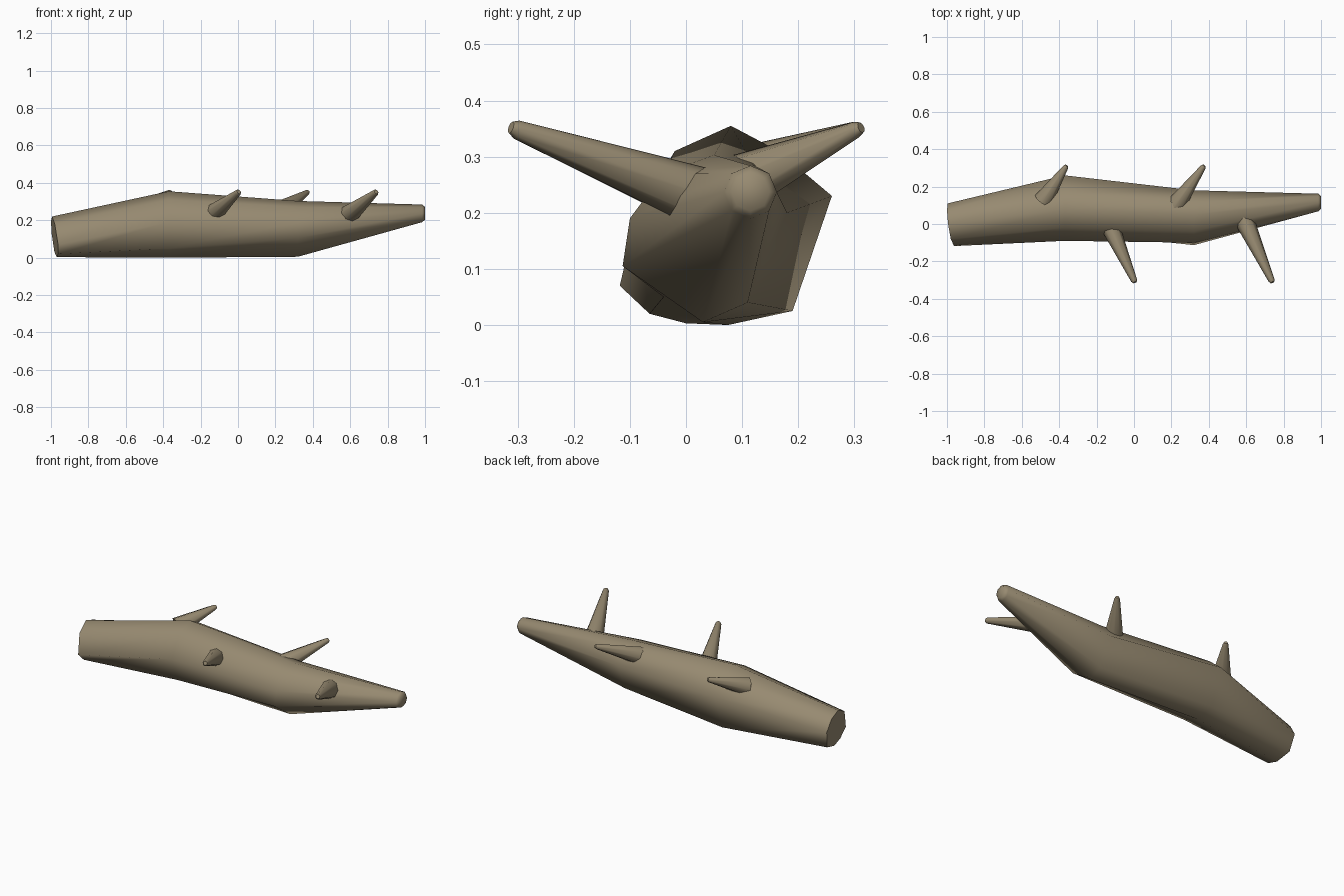
import bpy, bmesh, math
from mathutils import Vector

if "Cube" in bpy.data.objects:
    bpy.data.objects.remove(bpy.data.objects["Cube"])

bark = bpy.data.materials.new("weathered brown bark")
bark.diffuse_color = (0.31, 0.255, 0.165, 1)
bark.use_nodes = True
bark.node_tree.nodes["Principled BSDF"].inputs["Base Color"].default_value = bark.diffuse_color


def loft(name, rings, angle):
    """Skin a list of equal-length point rings and cap both ends."""
    bm = bmesh.new()
    loops = [[bm.verts.new(p) for p in ring] for ring in rings]
    n = len(loops[0])
    for a, b in zip(loops, loops[1:]):
        for i in range(n):
            j = (i + 1) % n
            bm.faces.new((a[i], a[j], b[j], b[i]))
    bm.faces.new(loops[0])
    bm.faces.new(loops[-1])
    bmesh.ops.recalc_face_normals(bm, faces=bm.faces)
    mesh = bpy.data.meshes.new(name)
    bm.to_mesh(mesh)
    bm.free()
    mesh.materials.append(bark)
    obj = bpy.data.objects.new(name, mesh)
    bpy.context.collection.objects.link(obj)
    bpy.ops.object.select_all(action='DESELECT')
    obj.select_set(True)
    bpy.context.view_layer.objects.active = obj
    bpy.ops.object.shade_smooth_by_angle(angle=math.radians(angle))
    return obj


def branch(name, base, tip, r_base, r_tip):
    """Tapered twig with a small chamfered end."""
    base, tip = Vector(base), Vector(tip)
    axis = (tip - base).normalized()
    side = axis.cross(Vector((0, 0, 1))).normalized()
    up = side.cross(axis)
    rings = []
    for centre, r in ((base, r_base), (tip - axis * 0.012, r_tip), (tip, r_tip * 0.65)):
        rings.append([centre + r * (math.cos(a) * side + math.sin(a) * up)
                      for a in (math.tau * i / 8 for i in range(8))])
    loft(name, rings, 50)


# Trunk: crooked cross-sections (y, z), clockwise from the top
butt = [(0, .22), (.07, .195), (.11, .13), (.085, .03),
        (0, .003), (-.065, .02), (-.118, .07), (-.08, .18)]
bulge = [(.08, .355), (.165, .31), (.26, .23), (.19, .025),
         (.075, 0), (-.04, .05), (-.09, .19), (-.02, .31)]
bend = [(.05, .303), (.12, .285), (.18, .2), (.11, .04),
        (.03, .005), (-.113, .105), (-.10, .19), (-.04, .27)]


def tip_ring(x, r):
    return [(x, .115 + r * math.sin(a), .237 + r * math.cos(a))
            for a in (math.tau * i / 8 for i in range(8))]


loft("trunk", [
    [(-.981 - .12 * y - .12 * (z - .11), y, z) for y, z in butt],
    [(-.37, y, z) for y, z in bulge],
    [(.32, y, z) for y, z in bend],
    tip_ring(.985, .047),
    tip_ring(1.0, .034),
], 60)

# Broken branches: two lean forward, two lean back
branch("front_branch_outer", (.572, .06, .215), (.74, -.312, .352), .058, .017)
branch("front_branch_inner", (-.155, .05, .218), (.005, -.312, .352), .058, .017)
branch("back_branch_outer", (.21, .08, .245), (.375, .312, .352), .056, .015)
branch("back_branch_inner", (-.485, .125, .272), (-.36, .312, .352), .052, .015)
